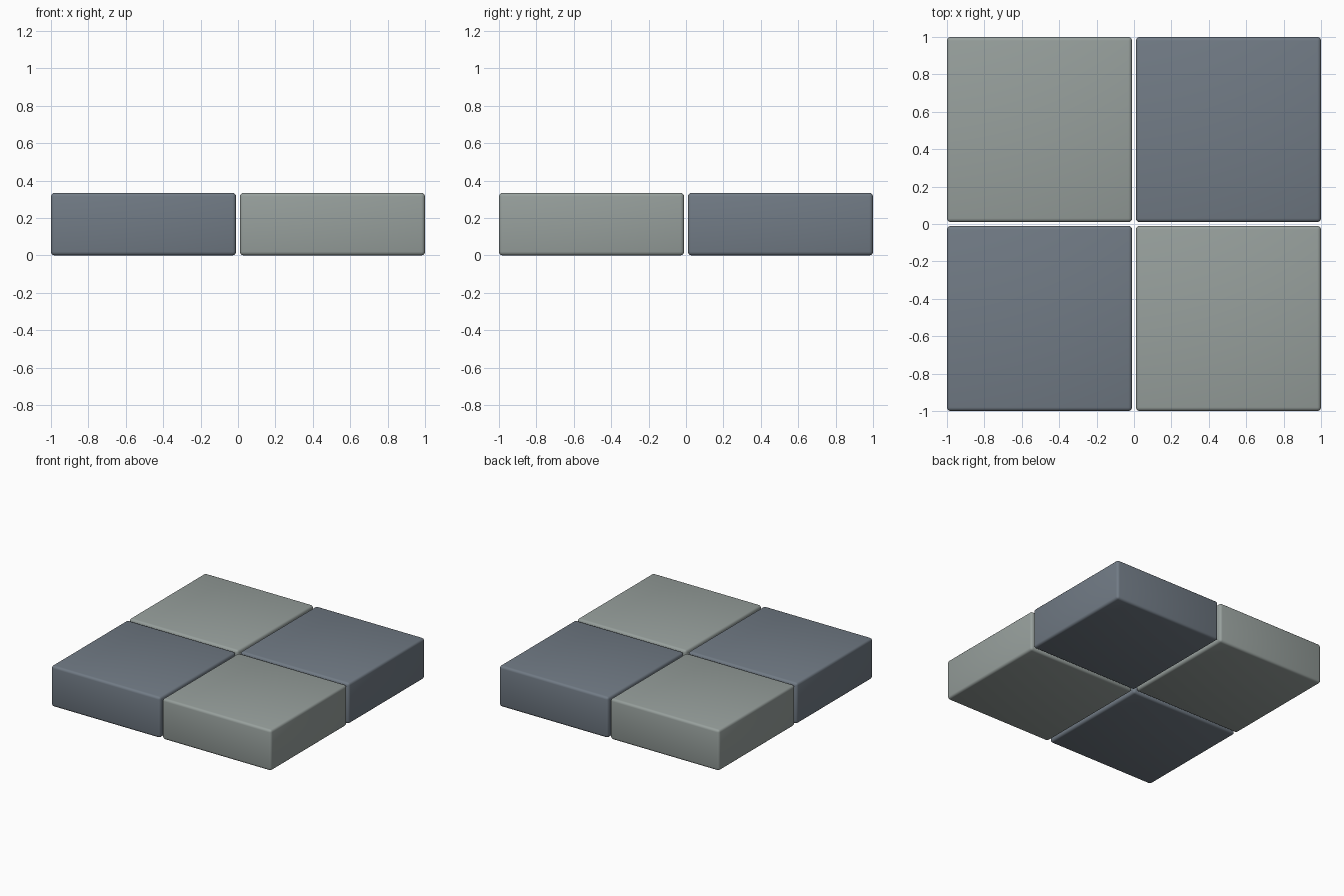
import bpy, math

if "Cube" in bpy.data.objects:
    bpy.data.objects.remove(bpy.data.objects["Cube"])

SIZE, HEIGHT, CENTRE = 0.99, 0.335, 0.505


def make_material(name, colour):
    mat = bpy.data.materials.new(name)
    mat.diffuse_color = (*colour, 1.0)
    mat.use_nodes = True
    mat.node_tree.nodes["Principled BSDF"].inputs["Base Color"].default_value = mat.diffuse_color
    return mat


dark = make_material("slate_blue", (0.165, 0.197, 0.235))
light = make_material("pale_grey", (0.310, 0.350, 0.335))


# One slab with softly rounded edges
def tile(name, sx, sy, mat):
    bpy.ops.mesh.primitive_cube_add(size=1, location=(sx * CENTRE, sy * CENTRE, HEIGHT / 2))
    ob = bpy.context.object
    ob.name = name
    ob.scale = (SIZE, SIZE, HEIGHT)
    bpy.ops.object.transform_apply(location=False, rotation=False, scale=True)
    bevel = ob.modifiers.new("rounded_edges", 'BEVEL')
    bevel.width = 0.02
    bevel.segments = 3
    bpy.ops.object.modifier_apply(modifier=bevel.name)
    bpy.ops.object.shade_smooth_by_angle(angle=math.radians(35))
    ob.data.materials.append(mat)


# Two by two checkerboard of slabs
for sx, side in ((-1, "left"), (1, "right")):
    for sy, end in ((-1, "front"), (1, "back")):
        tile(f"tile_{end}_{side}", sx, sy, dark if sx == sy else light)
